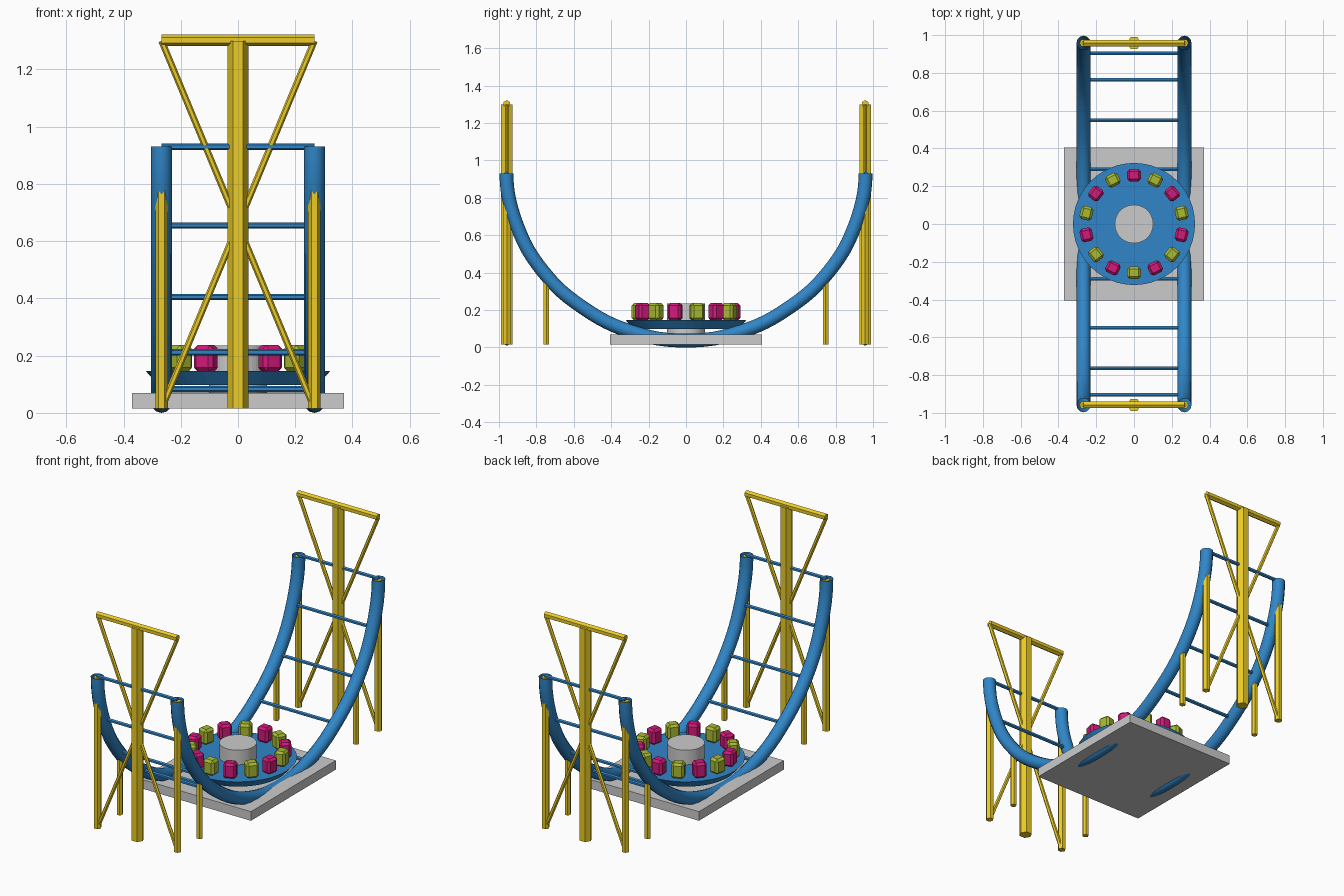
import bpy, bmesh, math
from mathutils import Vector, Matrix

if "Cube" in bpy.data.objects:
    bpy.data.objects.remove(bpy.data.objects["Cube"])


def material(name, rgb):
    m = bpy.data.materials.new(name)
    m.diffuse_color = (*rgb, 1)
    m.use_nodes = True
    m.node_tree.nodes["Principled BSDF"].inputs["Base Color"].default_value = m.diffuse_color
    return m


BLUE = material("blue", (0.03, 0.24, 0.58))
YELLOW = material("yellow", (0.83, 0.60, 0.02))
PINK = material("pink", (0.65, 0.01, 0.20))
GREEN = material("green", (0.40, 0.50, 0.03))


def add_object(name, bm, mat=None):
    bmesh.ops.recalc_face_normals(bm, faces=bm.faces)
    me = bpy.data.meshes.new(name)
    bm.to_mesh(me)
    bm.free()
    ob = bpy.data.objects.new(name, me)
    bpy.context.collection.objects.link(ob)
    if mat:
        me.materials.append(mat)
    return ob


def strut(name, a, b, r, mat, sides=6):
    """Straight bar lying in an xz plane, with a corner in that plane."""
    a, b = Vector(a), Vector(b)
    v = Vector((0, 1, 0))
    u = v.cross((b - a).normalized())
    bm = bmesh.new()
    rings = []
    for p in (a, b):
        rings.append([bm.verts.new(p + r * (u * math.cos(t) + v * math.sin(t)))
                      for t in (2 * math.pi * i / sides for i in range(sides))])
    for i in range(sides):
        j = (i + 1) % sides
        bm.faces.new((rings[0][i], rings[0][j], rings[1][j], rings[1][i]))
    bm.faces.new(rings[0])
    bm.faces.new(rings[1])
    return add_object(name, bm, mat)


def box(name, size, matrix, mat=None, bevel=0):
    bm = bmesh.new()
    bmesh.ops.create_cube(bm, size=1, matrix=Matrix.Diagonal((*size, 1)))
    if bevel:
        bmesh.ops.bevel(bm, geom=bm.edges[:], offset=bevel, segments=1,
                        affect='EDGES', profile=0.5)
    bm.transform(matrix)
    return add_object(name, bm, mat)


def drum(name, r_low, r_high, z0, z1, mat=None, sides=48):
    bm = bmesh.new()
    bmesh.ops.create_cone(bm, cap_ends=True, segments=sides, radius1=r_low,
                          radius2=r_high, depth=z1 - z0,
                          matrix=Matrix.Translation((0, 0, (z0 + z1) / 2)))
    return add_object(name, bm, mat)


X = 0.267      # half the track gauge
END = 0.958    # y of the end towers
FLOOR = 0.015

# Base plate, hub and turntable
box("base_plate", (0.74, 0.81, 0.055), Matrix.Translation((0, 0, 0.0425)))
drum("hub", 0.102, 0.102, 0.06, 0.235)
drum("turntable", 0.28, 0.323, 0.098, 0.147, BLUE)

# Seats in alternating colours
for i in range(14):
    m = (Matrix.Rotation(2 * math.pi * i / 14, 4, 'Z')
         @ Matrix.Translation((0, 0.258, 0.191)))
    box("seat", (0.072, 0.066, 0.092), m, GREEN if i % 2 else PINK, 0.013)

# U-shaped tube rails
half = [(0.96, 0.93), (0.905, 0.655), (0.763, 0.405), (0.55, 0.212), (0.29, 0.083)]
path = [(-y, z) for y, z in half] + [(0, 0.037)] + half[::-1]
for side in (-1, 1):
    cu = bpy.data.curves.new("rail", 'CURVE')
    cu.dimensions = '3D'
    cu.bevel_depth = 0.037
    cu.bevel_resolution = 4
    cu.resolution_u = 6
    sp = cu.splines.new('BEZIER')
    sp.bezier_points.add(len(path) - 1)
    for bp, (y, z) in zip(sp.bezier_points, path):
        bp.co = (side * X, y, z)
        bp.handle_left_type = bp.handle_right_type = 'AUTO'
    for bp in (sp.bezier_points[0], sp.bezier_points[-1]):
        bp.handle_left_type = bp.handle_right_type = 'FREE'
        bp.handle_left = bp.co + Vector((0, 0, 0.09 if bp.co.y < 0 else -0.09))
        bp.handle_right = bp.co + Vector((0, 0, -0.09 if bp.co.y < 0 else 0.09))
    cu.materials.append(BLUE)
    bpy.context.collection.objects.link(bpy.data.objects.new("rail", cu))

for s in (-1, 1):
    # Rungs between the rails
    for y, z in half:
        strut("rung", (-X, s * y, z), (X, s * y, z), 0.011, BLUE)
    # End tower: mast, top bar, crossed braces
    e = s * END
    strut("mast", (0, e, FLOOR), (0, e, 1.30), 0.036, YELLOW)
    strut("top_bar", (-X, e, 1.302), (X, e, 1.302), 0.02, YELLOW)
    for side in (-1, 1):
        x = side * X
        strut("brace", (x, e, FLOOR), (-x, e, 1.30), 0.0115, YELLOW)
        # Rail supports
        strut("tall_post", (x, e, FLOOR), (x, e, 0.925), 0.022, YELLOW)
        strut("short_post", (x, s * 0.747, FLOOR), (x, s * 0.747, 0.385), 0.018, YELLOW)
